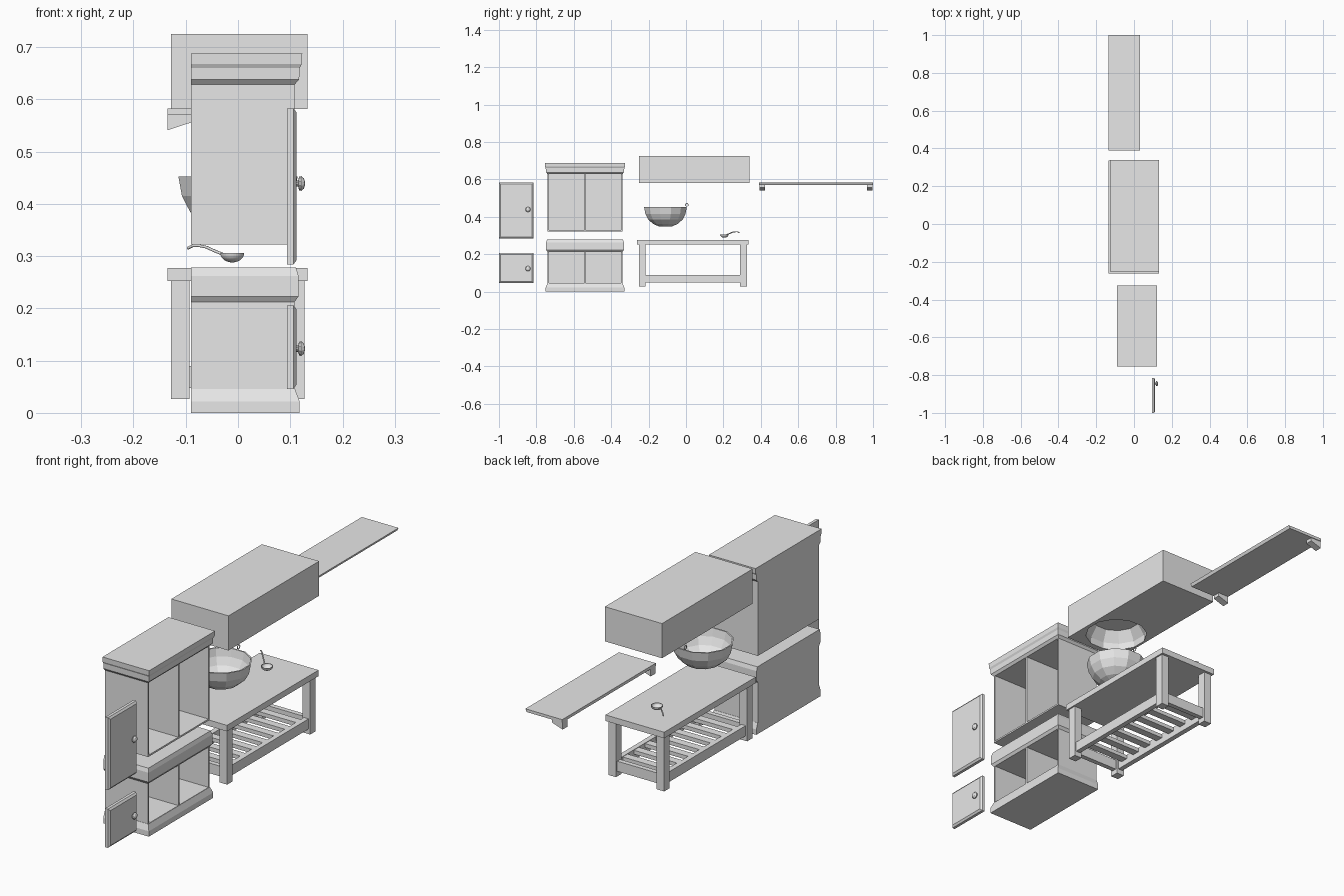
import bpy, bmesh, math
from mathutils import Vector

cube = bpy.data.objects.get("Cube")
if cube:
    bpy.data.objects.remove(cube, do_unlink=True)

grey = bpy.data.materials.new("plain_grey")
grey.use_nodes = True
grey.diffuse_color = (0.8, 0.8, 0.8, 1)
grey.node_tree.nodes["Principled BSDF"].inputs["Base Color"].default_value = grey.diffuse_color


def finish(name, bm):
    bmesh.ops.recalc_face_normals(bm, faces=bm.faces)
    mesh = bpy.data.meshes.new(name)
    bm.to_mesh(mesh)
    bm.free()
    mesh.materials.append(grey)
    ob = bpy.data.objects.new(name, mesh)
    bpy.context.scene.collection.objects.link(ob)
    return ob


def loft(bm, rings):
    """Skin a list of point rings and cap both ends."""
    loops = [[bm.verts.new(p) for p in ring] for ring in rings]
    n = len(loops[0])
    for a, b in zip(loops, loops[1:]):
        for i in range(n):
            j = (i + 1) % n
            bm.faces.new((a[i], a[j], b[j], b[i]))
    bm.faces.new(loops[0][::-1])
    bm.faces.new(loops[-1])


def rect(x0, x1, y0, y1, z):
    return [(x0, y0, z), (x1, y0, z), (x1, y1, z), (x0, y1, z)]


def add_box(bm, x, y, z):
    loft(bm, [rect(*x, *y, h) for h in z])


def boxes(name, parts):
    bm = bmesh.new()
    for part in parts:
        add_box(bm, *part)
    return finish(name, bm)


def lathe(name, profile, sides, centre, axis="z"):
    """Spin (radius, height) points into a closed solid."""
    bm = bmesh.new()
    rings = []
    for r, h in profile:
        ring = []
        for i in range(sides):
            t = math.tau * (i + 0.5) / sides
            c, s = r * math.cos(t), r * math.sin(t)
            ring.append(Vector((c, s, h) if axis == "z" else (h, c, s)) + Vector(centre))
        rings.append(ring)
    loft(bm, rings)
    return finish(name, bm)


# Cabinets: open shells with a divider and stepped mouldings
BACK, FRONT, Y0, Y1, WALL = -0.09, 0.108, -0.74, -0.34, 0.007


def moulding(name, steps):
    bm = bmesh.new()
    loft(bm, [rect(BACK, FRONT + o, Y0 - o, Y1 + o, z) for z, o in steps])
    return finish(name, bm)


def cabinet_body(name, z0, z1):
    mid, depth, z = (Y0 + Y1) / 2, (BACK, FRONT), (z0, z1)
    boxes(name, [
        ((BACK, BACK + WALL), (Y0, Y1), z),
        (depth, (Y0, Y0 + WALL), z),
        (depth, (Y1 - WALL, Y1), z),
        (depth, (mid - WALL / 2, mid + WALL / 2), z),
        (depth, (Y0, Y1), (z0, z0 + WALL)),
    ])


cabinet_body("upper_cabinet_body", 0.322, 0.632)
moulding("upper_cabinet_cornice", [(0.628, 0), (0.638, 0.009), (0.66, 0.01),
                                   (0.668, 0.014), (0.688, 0.015)])
cabinet_body("lower_cabinet_body", 0.04, 0.215)
moulding("lower_cabinet_top", [(0.212, 0), (0.223, 0.008), (0.262, 0.008), (0.278, 0.003)])
moulding("lower_cabinet_plinth", [(0, 0.01), (0.022, 0.01), (0.046, 0.001)])


# Doors with chamfered fronts and round knobs
def door(name, z0, z1, knob_z):
    y0, y1, c = -1.0, -0.815, 0.008
    bm = bmesh.new()
    rings = []
    for x, o in ((0.094, 0), (0.106, 0), (0.112, c)):
        rings.append([(x, y0 + o, z0 + o), (x, y1 - o, z0 + o),
                      (x, y1 - o, z1 - o), (x, y0 + o, z1 - o)])
    loft(bm, rings)
    finish(name, bm)
    lathe(name + "_knob", [(0.006, 0), (0.006, 0.004), (0.013, 0.006), (0.014, 0.010),
                           (0.010, 0.015), (0.004, 0.017)],
          10, (0.111, -0.845, knob_z), "x")


door("upper_door", 0.284, 0.583, 0.439)
door("lower_door", 0.046, 0.206, 0.123)

# Table with four legs, low rails and slats
boxes("table_top", [((-0.135, 0.133), (-0.262, 0.335), (0.252, 0.277))])
LX, LY = (-0.128, 0.092), (-0.252, 0.289)
boxes("table_legs", [((x, x + 0.035), (y, y + 0.036), (0.027, 0.252)) for x in LX for y in LY])
boxes("table_rails",
      [((x + 0.007, x + 0.028), (-0.217, 0.29), (0.048, 0.09)) for x in LX]
      + [((-0.094, 0.093), (y + 0.008, y + 0.028), (0.048, 0.09)) for y in LY])
boxes("table_slats", [((-0.102, 0.101), (y - 0.016, y + 0.016), (0.072, 0.088))
                      for y in (-0.18 + 0.0725 * i for i in range(7))])

# Solid block with a round hollow underneath
block = boxes("overhead_block", [((-0.128, 0.133), (-0.252, 0.339), (0.582, 0.725))])
cutter = lathe("hollow_cutter", [(0.122, 0.56), (0.122, 0.61), (0.095, 0.655)], 12, (0, -0.11, 0))
cutter.hide_render = True
mod = block.modifiers.new("hollow", "BOOLEAN")
mod.operation, mod.object, mod.solver = "DIFFERENCE", cutter, "EXACT"
bpy.context.view_layer.objects.active = block
bpy.ops.object.modifier_apply(modifier=mod.name)
bpy.data.objects.remove(cutter, do_unlink=True)

# Faceted basin with a small ring on its rim
outer = [(0.035, 0.348), (0.068, 0.362), (0.095, 0.385), (0.111, 0.415), (0.118, 0.452)]
inner = [(r - 0.006, z + 0.005) for r, z in outer[:-1]]
lathe("basin", outer + [(0.112, 0.452)] + inner[::-1], 12, (0, -0.11, 0))


def tube(name, points, radius, cyclic=False):
    curve = bpy.data.curves.new(name, "CURVE")
    curve.dimensions = "3D"
    curve.bevel_depth, curve.bevel_resolution = radius, 1
    curve.use_fill_caps = True
    spline = curve.splines.new("POLY")
    spline.points.add(len(points) - 1)
    for p, co in zip(spline.points, points):
        p.co = (*co, 1)
    spline.use_cyclic_u = cyclic
    curve.materials.append(grey)
    ob = bpy.data.objects.new(name, curve)
    bpy.context.scene.collection.objects.link(ob)


tube("basin_ring", [(0, 0.004 + 0.008 * math.cos(t), 0.464 + 0.008 * math.sin(t))
                    for t in (math.tau * i / 10 for i in range(10))], 0.002, True)

# Ladle: finely rounded cup and bent handle
cup = [(0.023 * math.sin(a), -0.018 * math.cos(a)) for a in (math.pi * i / 20 for i in range(1, 11))]
cup_in = [(r * 0.9, z * 0.88) for r, z in cup]
lathe("ladle_cup", cup + cup_in[::-1], 28, (-0.011, 0.205, 0.306))
tube("ladle_handle", [(-0.03, 0.217, 0.304), (-0.045, 0.232, 0.31), (-0.06, 0.247, 0.317),
                      (-0.075, 0.264, 0.32), (-0.086, 0.275, 0.32), (-0.096, 0.285, 0.315)], 0.0028)

# Wall shelf with wedge brackets at both ends
bm = bmesh.new()
loft(bm, [rect(-0.135, 0.027, 0.39, 1.0, 0.571), rect(-0.135, 0.033, 0.39, 1.0, 0.583)])
finish("shelf_board", bm)
bm = bmesh.new()
for y in (0.393, 0.967):
    loft(bm, [[(-0.135, v, 0.541), (-0.135, v, 0.574), (-0.086, v, 0.574), (-0.086, v, 0.557)]
              for v in (y, y + 0.03)])
finish("shelf_brackets", bm)
